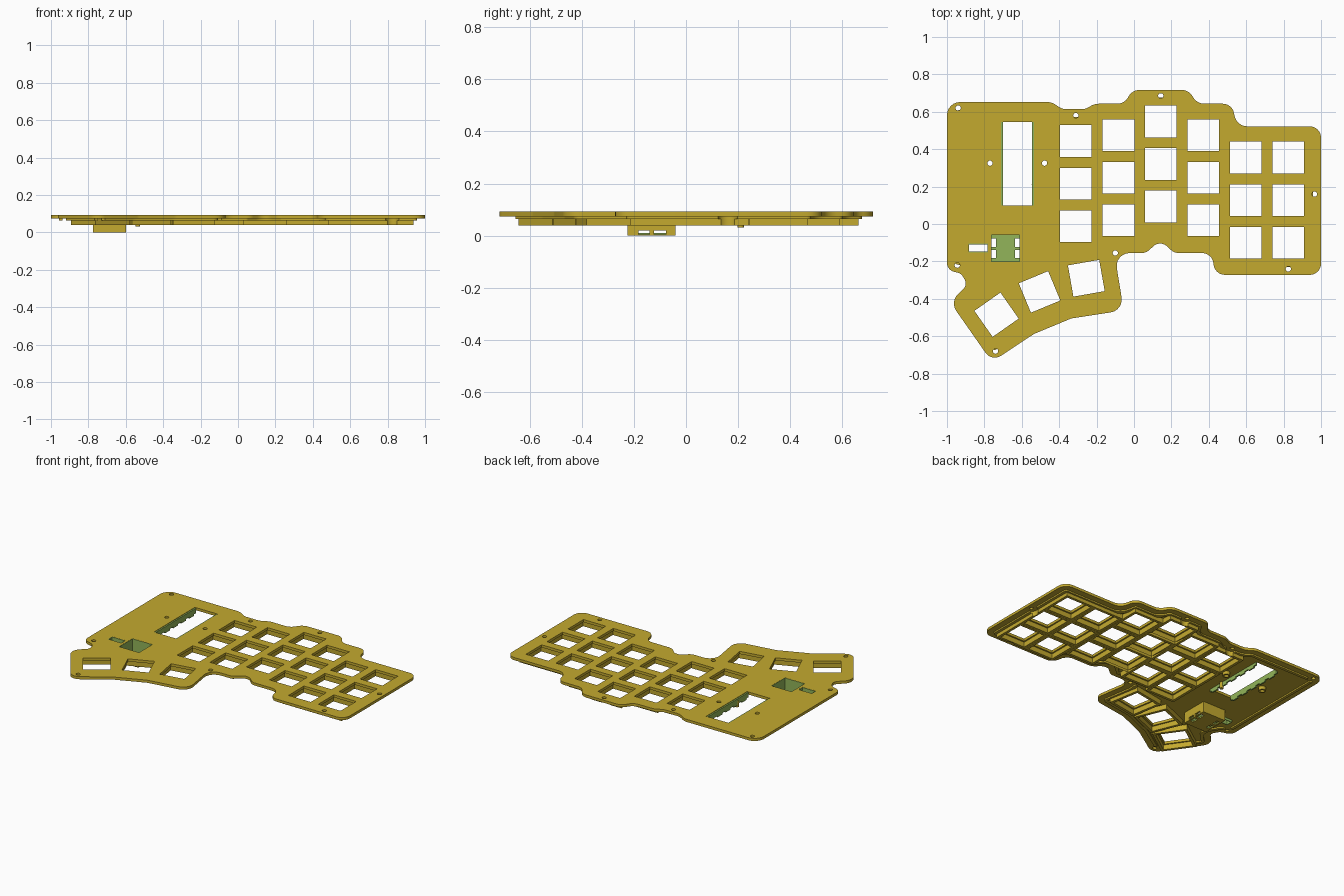
import bpy, bmesh, math
from mathutils import Vector

if "Cube" in bpy.data.objects:
    bpy.data.objects.remove(bpy.data.objects["Cube"])


def material(name, rgb):
    m = bpy.data.materials.new(name)
    m.diffuse_color = (*rgb, 1)
    m.use_nodes = True
    m.node_tree.nodes["Principled BSDF"].inputs["Base Color"].default_value = m.diffuse_color
    return m


GOLD = material("mustard plastic", (0.55, 0.40, 0.028))
GREEN = material("green inner plastic", (0.29, 0.46, 0.10))


def select_only(ob):
    bpy.ops.object.select_all(action='DESELECT')
    ob.select_set(True)
    bpy.context.view_layer.objects.active = ob


def prism(name, loops, z0, z1, mat):
    """Extrude nested 2D loops (even-odd filled) from z0 to z1."""
    cu = bpy.data.curves.new(name, 'CURVE')
    cu.dimensions, cu.fill_mode = '2D', 'BOTH'
    cu.extrude = (z1 - z0) / 2
    for loop in loops:
        sp = cu.splines.new('POLY')
        sp.points.add(len(loop) - 1)
        for p, c in zip(sp.points, loop):
            p.co = (c[0], c[1], 0, 1)
        sp.use_cyclic_u = True
    ob = bpy.data.objects.new(name, cu)
    bpy.context.collection.objects.link(ob)
    select_only(ob)
    bpy.ops.object.convert(target='MESH')
    ob = bpy.context.object
    bm = bmesh.new()
    bm.from_mesh(ob.data)
    bmesh.ops.remove_doubles(bm, verts=bm.verts, dist=1e-5)
    bmesh.ops.translate(bm, verts=bm.verts, vec=(0, 0, (z0 + z1) / 2))
    bmesh.ops.recalc_face_normals(bm, faces=bm.faces)
    bm.to_mesh(ob.data)
    bm.free()
    ob.data.materials.clear()
    ob.data.materials.append(mat)
    for poly in ob.data.polygons:
        poly.material_index = 0
    return ob


def cut(ob, cutter):
    mod = ob.modifiers.new("cut", 'BOOLEAN')
    mod.operation, mod.solver, mod.object = 'DIFFERENCE', 'EXACT', cutter
    select_only(ob)
    bpy.ops.object.modifier_apply(modifier=mod.name)
    bpy.data.objects.remove(cutter)


def rect(x0, x1, y0, y1):
    return [(x0, y0), (x1, y0), (x1, y1), (x0, y1)]


def square(x, y, half, deg=0):
    c, s = math.cos(math.radians(deg)) * half, math.sin(math.radians(deg)) * half
    return [(x + a * c - b * s, y + a * s + b * c)
            for a, b in ((-1, -1), (1, -1), (1, 1), (-1, 1))]


def circle(x, y, r, n=20):
    return [(x + r * math.cos(2 * math.pi * i / n), y + r * math.sin(2 * math.pi * i / n))
            for i in range(n)]


# Outline corners, clockwise: x, y, fillet radius
OUTLINE = [(-1, .652, .07), (-.44, .652, .08), (-.385, .614, .08), (-.26, .614, .08),
           (-.21, .643, .08), (-.05, .643, .07), (-.01, .717, .07), (.295, .717, .07),
           (.335, .643, .07), (.525, .643, .06), (.548, .522, .07), (1, .522, .06),
           (1, -.272, .06), (.43, -.272, .07), (.42, -.155, .07), (.215, -.155, .06),
           (.14, -.085, .06), (.065, -.155, .06), (-.105, -.155, .07), (-.055, -.462, .07),
           (-.335, -.505, .08), (-.535, -.588, .08), (-.76, -.737, .06), (-.985, -.415, .07),
           (-.888, -.325, .05), (-.925, -.265, .04), (-1, -.245, .05)]


def outline(d=0):
    """Outline inset by d, with rounded corners."""
    n = len(OUTLINE)
    raw = [Vector(p[:2]) for p in OUTLINE]
    pts, rad = [], []
    for i in range(n):
        a = (raw[i] - raw[i - 1]).normalized()
        b = (raw[(i + 1) % n] - raw[i]).normalized()
        na, nb = Vector((a.y, -a.x)), Vector((b.y, -b.x))
        pts.append(raw[i] + (na + nb) * d / (1 + na.dot(nb)))
        convex = a.x * b.y - a.y * b.x < 0
        rad.append(max(.012, OUTLINE[i][2] + (-d if convex else d)))
    out = []
    for i in range(n):
        p = pts[i]
        u, v = pts[i - 1] - p, pts[(i + 1) % n] - p
        half = u.angle(v) / 2
        t = min(rad[i] / math.tan(half), u.length * .48, v.length * .48)
        r = t * math.tan(half)
        u.normalize()
        v.normalize()
        centre = p + (u + v).normalized() * r / math.sin(half)
        s, e = p + u * t - centre, p + v * t - centre
        sweep = s.angle_signed(e)
        a0 = math.atan2(s.y, s.x)
        for k in range(7):
            ang = a0 - sweep * k / 6
            out.append((centre.x + r * math.cos(ang), centre.y + r * math.sin(ang)))
    return out


# Key positions: staggered columns and an angled thumb cluster
COLUMNS = [(-.311, -.012), (-.083, .02), (.143, .093), (.37, .02), (.598, -.1), (.825, -.1)]
KEYS = [(x, y + .2275 * k, 0) for x, y in COLUMNS for k in range(3)]
KEYS += [(-.255, -.29, 10), (-.505, -.363, 22.5), (-.735, -.485, 35)]
SCREWS = [(-.94, .62), (-.311, .58), (.143, .685), (.965, .16), (.825, -.24),
          (-.1, -.155), (-.945, -.22), (-.74, -.68)]
POSTS = [(-.77, .325), (-.478, .325)]
WINDOW = (-.71, -.535, .10, .545)
SLOT = (-.885, -.78, -.152, -.105)
POCKET = (-.765, -.61, -.203, -.055)


def grow(r, d):
    return rect(r[0] - d, r[1] + d, r[2] - d, r[3] + d)


# Top plate with every opening
holes = [square(x, y, .085, a) for x, y, a in KEYS]
holes += [circle(x, y, .014) for x, y in SCREWS + POSTS]
holes += [rect(*r) for r in (WINDOW, SLOT, POCKET)]
prism("top_plate", [outline()] + holes, .074, .092, GOLD)

# Stepped lip under the plate edge
lip = prism("under_lip", [outline(.042), outline(.062)], .064, .0745, GOLD)
cut(lip, prism("lip_cutter", [circle(x, y, .038) for x, y in SCREWS], .05, .0742, GOLD))

# Rib frame around each key, notched beside the screws
frames = []
for x, y, a in KEYS:
    frames += [square(x, y, .1132, a), square(x, y, .095, a)]
ribs = prism("key_ribs", frames, .04, .0745, GOLD)
cut(ribs, prism("rib_cutter", [circle(x, y, .038) for x, y in SCREWS], .03, .0742, GOLD))

# Posts for the circuit board
for x, y in POSTS:
    prism("board_post", [circle(x, y, .024), circle(x, y, .014)], .05, .0745, GOLD)
prism("locating_peg", [circle(-.535, .21, .012)], .031, .0745, GOLD)

# Display window side rails, with clip teeth
for s, x in ((1, WINDOW[0]), (-1, WINDOW[1])):
    xs = sorted((x, x + s * .01))
    prism("window_rail", [rect(*xs, WINDOW[2], WINDOW[3])], .055, .089, GREEN)
    for k in range(5):
        y = WINDOW[2] + .02 + k * .088
        prism("window_tooth", [rect(*xs, y, y + .05)], .045, .0552, GREEN)

# Green lining of the small slot
prism("slot_lining", [grow(SLOT, 0), grow(SLOT, -.004)], .058, .0915, GREEN)

# Hanging pocket: gold shell, green lining and floor with four vents
px0, px1, py0, py1 = POCKET
shell = prism("pocket_shell", [rect(-.775, -.6, -.225, -.04), grow(POCKET, 0)], 0, .0745, GOLD)
lining = prism("pocket_lining", [grow(POCKET, 0), grow(POCKET, -.003)], .006, .0915, GREEN)
spans = [(-.183, -.14), (-.122, -.077)]
vents = [rect(x, x + .024, a, b) for x in (px0 + .002, px1 - .026) for a, b in spans]
prism("pocket_floor", [grow(POCKET, 0)] + vents, .004, .01, GREEN)
prism("pocket_base", [grow(POCKET, 0)] + vents, 0, .004, GOLD)
for part in (shell, lining):
    cut(part, prism("vent_cutter", [rect(-.8, -.58, a, b) for a, b in spans], .005, .021, GREEN))

# Smooth the rounded corners, keep edges crisp
for ob in list(bpy.context.scene.objects):
    select_only(ob)
    bpy.ops.object.shade_smooth_by_angle(angle=math.radians(30))
